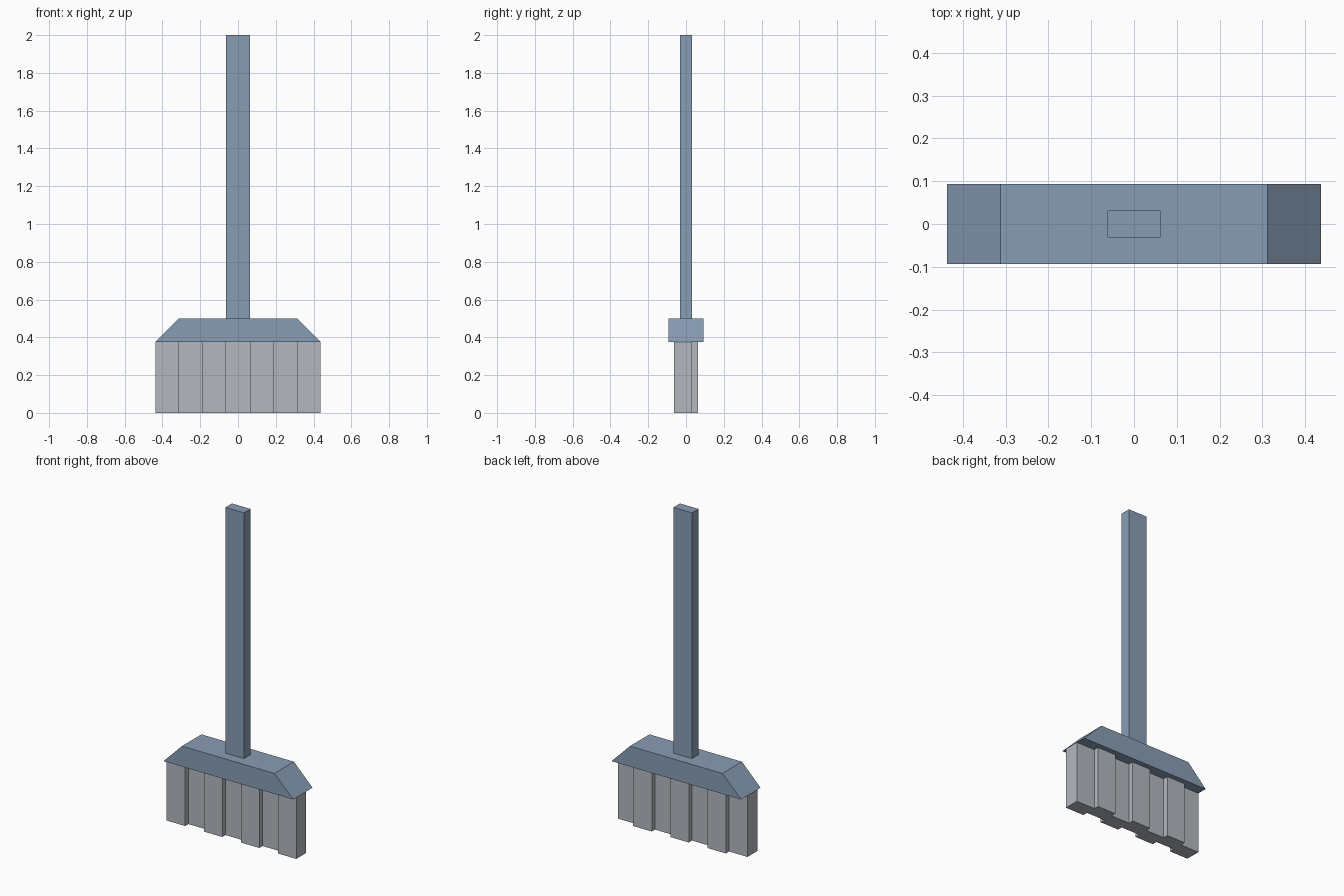
import bpy
import bmesh

if "Cube" in bpy.data.objects:
    bpy.data.objects.remove(bpy.data.objects["Cube"])


def material(name, rgb):
    m = bpy.data.materials.new(name)
    lin = [c / 12.92 if c <= 0.04045 else ((c + 0.055) / 1.055) ** 2.4
           for c in (v / 255 for v in rgb)]
    m.diffuse_color = (*lin, 1)
    m.use_nodes = True
    m.node_tree.nodes["Principled BSDF"].inputs["Base Color"].default_value = m.diffuse_color
    return m


def prism(name, outline, vector, mat):
    """Extrude a flat outline along a vector."""
    bm = bmesh.new()
    face = bm.faces.new([bm.verts.new(p) for p in outline])
    ext = bmesh.ops.extrude_face_region(bm, geom=[face])
    bmesh.ops.translate(bm, vec=vector, verts=[
        v for v in ext["geom"] if isinstance(v, bmesh.types.BMVert)])
    bmesh.ops.recalc_face_normals(bm, faces=bm.faces)
    mesh = bpy.data.meshes.new(name)
    bm.to_mesh(mesh)
    bm.free()
    mesh.materials.append(mat)
    obj = bpy.data.objects.new(name, mesh)
    bpy.context.collection.objects.link(obj)
    return obj


blue_grey = material("blue grey", (137, 157, 181))
pale_grey = material("pale grey", (180, 185, 192))

# Handle
prism("handle", [(-.0625, -.03125, .5), (.0625, -.03125, .5),
                 (.0625, .03125, .5), (-.0625, .03125, .5)], (0, 0, 1.5), blue_grey)

# Head with sloping ends
prism("head", [(-.4375, -.09375, .375), (.4375, -.09375, .375),
               (.3125, -.09375, .5), (-.3125, -.09375, .5)], (0, .1875, 0), blue_grey)

# Bristles: seven tufts stepping forward and back, as one zigzag outline
front, back = [], []
for i in range(7):
    shift = -.015625 if i % 2 == 0 else .015625
    for x in (-.4375 + .125 * i, -.3125 + .125 * i):
        front.append((x, shift - .046875, 0))
        back.append((x, shift + .046875, 0))
prism("bristles", front + back[::-1], (0, 0, .375), pale_grey)
